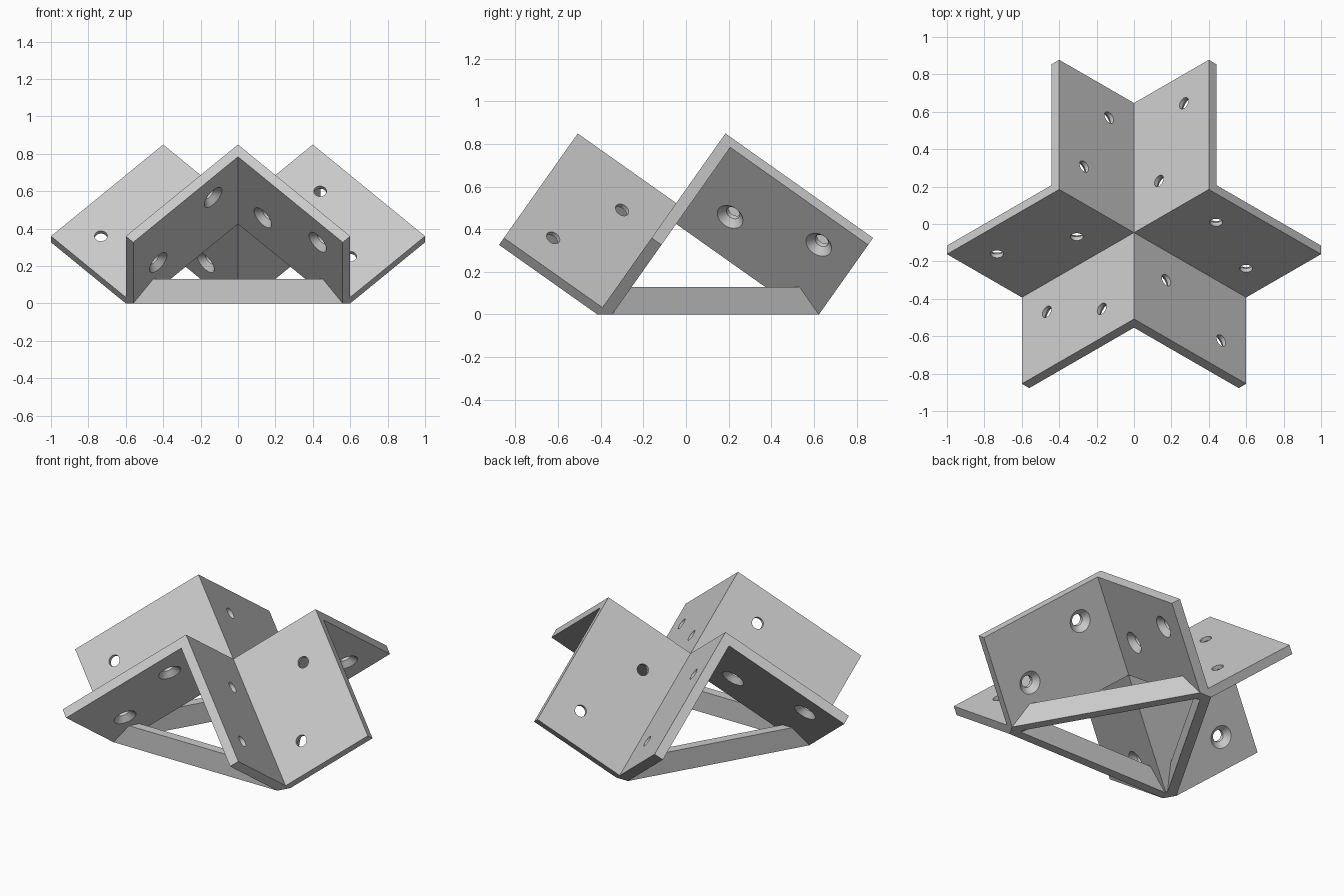
import bpy
import bmesh
from math import pi, cos, sin, sqrt, radians
from mathutils import Vector

if "Cube" in bpy.data.objects:
    bpy.data.objects.remove(bpy.data.objects["Cube"], do_unlink=True)

# Main sizes
WIDTH = 0.4 * sqrt(2)       # flange width
LENGTH = WIDTH * 1.5        # arm length
THICK = WIDTH / 10          # plate thickness
BAR_HEIGHT = 0.13
HOLE, SINK = 0.034, 0.066   # screw hole and countersink radii
OFFSET_Y = -0.046

# Three square axes of the tilted corner, each rising outwards
AXES = [Vector((cos(a) * sqrt(2 / 3), sin(a) * sqrt(2 / 3), sqrt(1 / 3)))
        for a in (-pi / 2, pi / 6, 5 * pi / 6)]
APEX = Vector((0, 0, (LENGTH + THICK) / sqrt(3)))

steel = bpy.data.materials.new("light grey")
steel.use_nodes = True
GREY = (0.6, 0.6, 0.6, 1)
steel.diffuse_color = GREY
steel.node_tree.nodes["Principled BSDF"].inputs["Base Color"].default_value = GREY


def corner(a, b, c):
    """Point measured along the three tilted axes."""
    return APEX + AXES[0] * a + AXES[1] * b + AXES[2] * c


def loft(bm, rings):
    """Closed solid through matching rings of points."""
    loops = [[bm.verts.new(p) for p in ring] for ring in rings]
    count = len(loops[0])
    for low, high in zip(loops, loops[1:]):
        for i in range(count):
            j = (i + 1) % count
            bm.faces.new((low[i], low[j], high[j], high[i]))
    bm.faces.new(loops[0][::-1])
    bm.faces.new(loops[-1])


def trim(bm, point, normal):
    """Remove everything on the normal's side and close the cut."""
    bmesh.ops.bisect_plane(bm, geom=bm.verts[:] + bm.edges[:] + bm.faces[:],
                           dist=1e-5, plane_co=point, plane_no=normal,
                           clear_outer=True)
    bmesh.ops.holes_fill(bm, edges=bm.edges[:], sides=0)


def make_object(name, bm):
    bmesh.ops.recalc_face_normals(bm, faces=bm.faces[:])
    mesh = bpy.data.meshes.new(name)
    bm.to_mesh(mesh)
    bm.free()
    mesh.materials.append(steel)
    obj = bpy.data.objects.new(name, mesh)
    bpy.context.collection.objects.link(obj)
    return obj


def select_only(obj):
    bpy.ops.object.select_all(action='DESELECT')
    obj.select_set(True)
    bpy.context.view_layer.objects.active = obj


def repeat_around(obj, names):
    """Three copies around the vertical axis."""
    for k, name in enumerate(names):
        part = obj if k == 0 else obj.copy()
        if k:
            bpy.context.collection.objects.link(part)
        part.name = name
        part.location.y = OFFSET_Y
        part.rotation_euler.z = k * 2 * pi / 3


# Angle arm: L section with mitred inner end and a flat sole
W, T = WIDTH, THICK
section = [(-T, -T), (W, -T), (W, 0), (0, 0), (0, W), (-T, W)]
bm = bmesh.new()
loft(bm, [[corner(-T if min(b, c) < 0 else 0, b, c) for b, c in section],
          [corner(-LENGTH, b, c) for b, c in section]])
trim(bm, Vector((0, 0, 0)), Vector((0, 0, -1)))
arm = make_object("arm", bm)

# Countersunk screw holes, staggered on the two flanges
profile = [(HOLE, 0.02), (HOLE, SINK - HOLE - T), (SINK + 0.02, -T - 0.02)]
NEAR, FAR = 0.244, 0.659
LOW, HIGH = W / 3, W * 2 / 3
SIDES = 32
bm = bmesh.new()
for along, across, flip in ((NEAR, LOW, False), (FAR, HIGH, False),
                            (NEAR, HIGH, True), (FAR, LOW, True)):
    rings = []
    for radius, depth in profile:
        ring = []
        for i in range(SIDES):
            angle = 2 * pi * i / SIDES
            a = radius * cos(angle) - along
            b = radius * sin(angle) + across
            ring.append(corner(a, depth, b) if flip else corner(a, b, depth))
        rings.append(ring)
    loft(bm, rings)
cutter = make_object("hole_cutter", bm)
cutter.hide_render = True

cut = arm.modifiers.new("screw holes", 'BOOLEAN')
cut.operation = 'DIFFERENCE'
cut.solver = 'EXACT'
cut.object = cutter
select_only(arm)
bpy.ops.object.modifier_apply(modifier=cut.name)
bpy.data.objects.remove(cutter, do_unlink=True)
select_only(arm)
bpy.ops.object.shade_smooth_by_angle(angle=radians(25))
repeat_around(arm, ("back_arm", "left_arm", "right_arm"))
for part, name in zip([o for o in bpy.data.objects if o.data == arm.data],
                      ("arm_a", "arm_b", "arm_c")):
    part.name = name

# Base bars: trimmed to fit under the flanges, closing a triangle
reach = corner(-LENGTH, 0, -T)
outer = -(reach.y / 2 + abs(reach.x) * sqrt(3) / 2)
inner = outer + T
bm = bmesh.new()
loft(bm, [[(x, outer, 0), (x, inner, 0), (x, inner, BAR_HEIGHT),
           (x, outer, BAR_HEIGHT)] for x in (-1, 1)])
trim(bm, corner(0, -T, 0), AXES[1])
trim(bm, corner(0, 0, -T), AXES[2])
bar = make_object("base_bar", bm)
repeat_around(bar, ("front_base_bar", "left_base_bar", "right_base_bar"))
